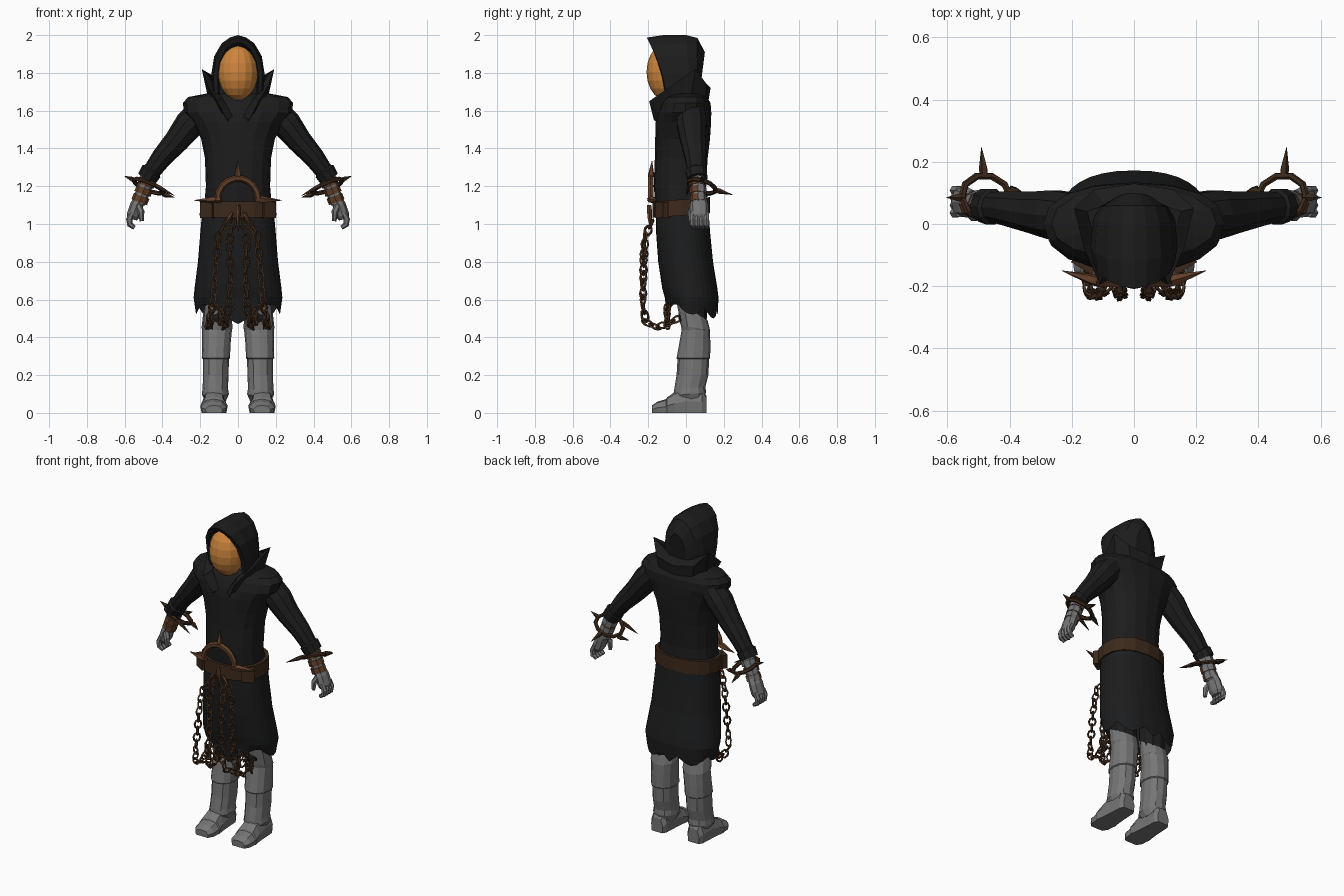
import bpy, bmesh, math
from mathutils import Vector, Matrix

if "Cube" in bpy.data.objects:
    bpy.data.objects.remove(bpy.data.objects["Cube"])


def mat(name, r, g, b):
    m = bpy.data.materials.new(name)
    m.diffuse_color = (r, g, b, 1)
    m.use_nodes = True
    m.node_tree.nodes["Principled BSDF"].inputs["Base Color"].default_value = m.diffuse_color
    return m


CLOTH = mat("black cloth", .012, .012, .012)
SKIRT = mat("blue black cloth", .0115, .012, .0128)
GREY = mat("grey plate", .18, .18, .18)
ORANGE = mat("orange mask", .61, .235, .045)
LEATHER = mat("dark leather", .045, .022, .011)
RUST = mat("rusty iron", .12, .049, .021)
CHAIN = mat("chain iron", .075, .036, .017)


def finish(name, bm, material, mirror=False):
    bmesh.ops.recalc_face_normals(bm, faces=bm.faces)
    me = bpy.data.meshes.new(name)
    bm.to_mesh(me)
    bm.free()
    me.materials.append(material)
    ob = bpy.data.objects.new(name, me)
    bpy.context.collection.objects.link(ob)
    if mirror:
        ob.modifiers.new("mirror", 'MIRROR')
    return ob


def skin(bm, rings, closed=True, caps=(True, True)):
    """Join rows of points into a surface."""
    rows = [[bm.verts.new(p) for p in r] for r in rings]
    n = len(rows[0])
    for a, b in zip(rows, rows[1:]):
        for i in range(n if closed else n - 1):
            j = (i + 1) % n
            bm.faces.new((a[i], a[j], b[j], b[i]))
    for row, cap in ((rows[0], caps[0]), (rows[-1], caps[1])):
        if cap:
            bm.faces.new(row)


def oval(z, cx, cy, rx, ry, n=16, e=2.3, tilt=0):
    """Rounded-box ring, first point at the front; tilt raises the back."""
    pts = []
    for i in range(n):
        a = 2 * math.pi * i / n
        s, c = math.sin(a), -math.cos(a)
        x = rx * math.copysign(abs(s) ** (2 / e), s)
        y = ry * math.copysign(abs(c) ** (2 / e), c)
        pts.append(Vector((cx + x, cy + y, z + tilt * y)))
    return pts


def tube(bm, path, radii, n=8, yscale=1):
    path = [Vector(p) for p in path]
    rings = []
    for i, p in enumerate(path):
        t = (path[min(i + 1, len(path) - 1)] - path[max(i - 1, 0)]).normalized()
        ref = Vector((0, 1, 0)) if abs(t.y) < .9 else Vector((0, 0, 1))
        u = t.cross(ref).normalized()
        v = u.cross(t)
        rings.append([p + radii[i] * (u * math.cos(2 * math.pi * k / n)
                      + v * yscale * math.sin(2 * math.pi * k / n)) for k in range(n)])
    skin(bm, rings)


def spike(bm, base, tip, r):
    b, t = Vector(base), Vector(tip)
    tube(bm, [b, b.lerp(t, .3), t], [r * .8, r, .001], 5)


def hoop(bm, m, a, b, r, n=8, k=4, start=0.0, arc=2 * math.pi):
    """Oval ring (or part of one) in the XY plane of matrix m."""
    full = arc > 6.28
    rings = []
    for i in range(n + 1):
        t = start + arc * i / n
        d = Vector((math.cos(t), math.sin(t), 0))
        c = Vector((a * d.x, b * d.y, 0))
        rings.append([m @ (c + r * (d * math.cos(2 * math.pi * j / k)
                      + Vector((0, 0, math.sin(2 * math.pi * j / k))))) for j in range(k)])
    skin(bm, rings, caps=(not full, not full))
    if full:
        bmesh.ops.remove_doubles(bm, verts=bm.verts, dist=.0001)


# Torso with wide rounded shoulders
bm = bmesh.new()
skin(bm, [oval(z, 0, cy, rx, ry) for z, cy, rx, ry in (
    (1.03, -.02, .185, .135), (1.2, -.033, .17, .138), (1.35, -.025, .175, .14),
    (1.45, -.018, .195, .145), (1.54, -.014, .24, .147), (1.59, -.008, .285, .142),
    (1.64, 0, .292, .13), (1.672, .002, .265, .11), (1.69, .005, .17, .08))])
finish("torso", bm, CLOTH)

# Skirt with scalloped hem
bm = bmesh.new()
hem = [.47, .5, .53, .56, .575, .575, .55, .53, .52, .53, .56, .53, .505, .5, .515, .545, .5]
rows = [oval(z, 0, cy, rx, ry, 32) for z, cy, rx, ry in (
    (1.06, -.02, .19, .14), (.95, -.015, .2, .143), (.8, -.002, .212, .145),
    (.66, .02, .23, .146), (.61, .03, .235, .142))]
low = oval(0, 0, .035, .222, .132, 32)
for i, p in enumerate(low):
    p.z = hem[min(i, 32 - i)]
skin(bm, rows + [low], caps=(True, False))
finish("skirt", bm, SKIRT)

# Sleeves with turned cuffs
bm = bmesh.new()
tube(bm, [(.2, .025, 1.59), (.26, .03, 1.525), (.325, .038, 1.44), (.405, .05, 1.35),
          (.452, .055, 1.285), (.458, .055, 1.28), (.483, .06, 1.24)],
     [.075, .078, .066, .055, .048, .057, .053], 10, 1.05)
finish("sleeve", bm, CLOTH, True)

# Hood built from arched sections; the opening sweeps forward at the top
bm = bmesh.new()
half = [(.8, 0), (.97, .25), (1, .5), (.9, .72), (.62, .89), (.3, .97)]
arch = [(-x, h) for x, h in half] + [(0, 1)] + [(x, h) for x, h in reversed(half)]
secs = []
for w, top, yt, yb, e in ((.1, 1.94, -.14, -.06, 2), (.108, 1.962, -.195, -.105, 2),
                          (.13, 1.987, -.207, -.1, 2), (.14, 2.0, -.12, -.03, 1),
                          (.132, 2.0, .0, .03, 1), (.11, 1.985, .06, .05, 1), (.06, 1.91, .1, .06, 1)):
    secs.append([(w * x, yb + (yt - yb) * h ** e, 1.6 + (top - 1.6) * h) for x, h in arch])
skin(bm, secs, closed=False, caps=(False, True))
finish("hood", bm, CLOTH)

# Pointed collar around the hood
bm = bmesh.new()
base = [(.035, -.13, 1.53), (.08, -.13, 1.57), (.13, -.08, 1.62), (.15, .02, 1.63), (.11, .1, 1.63), (0, .115, 1.63)]
rim = [(.06, -.17, 1.55), (.11, -.195, 1.65), (.16, -.08, 1.73), (.192, .05, 1.82), (.13, .11, 1.74), (0, .13, 1.72)]
lip = [(.025, -.15, 1.57), (.085, -.13, 1.67), (.125, -.05, 1.72), (.15, .04, 1.78), (.09, .06, 1.76), (0, .06, 1.76)]
skin(bm, [base, rim, lip], closed=False, caps=(False, False))
finish("collar", bm, CLOTH, True)

# Smooth oval mask
bm = bmesh.new()
bmesh.ops.create_uvsphere(bm, u_segments=16, v_segments=10, radius=1,
                          matrix=Matrix.Translation((0, -.105, 1.805)) @ Matrix.Diagonal((.106, .104, .15, 1)))
finish("mask", bm, ORANGE)
bm = bmesh.new()
tube(bm, [(0, -.04, 1.58), (0, -.06, 1.72)], [.07, .07], 10)
finish("neck", bm, GREY)

# Belt and its front plates
bm = bmesh.new()
skin(bm, [oval(z, 0, -.025, rx, ry, tilt=.08) for z, rx, ry in (
    (1.045, .19, .14), (1.045, .203, .152), (1.13, .2, .152), (1.13, .18, .13))], caps=(False, False))
finish("belt", bm, LEATHER)
bm = bmesh.new()
bmesh.ops.create_cube(bm, size=1, matrix=Matrix.Translation((.16, -.125, 1.075))
                      @ Matrix.Rotation(.55, 4, 'Z') @ Matrix.Diagonal((.075, .04, .085, 1)))
finish("belt_plate", bm, LEATHER, True)

# Spiked half ring on the belt
bm = bmesh.new()
front = Matrix.Translation((0, -.187, 1.13)) @ Matrix.Rotation(math.pi / 2, 4, 'X')
hoop(bm, front, .108, .112, .017, 9, 6, 0, math.pi)
spike(bm, (0, -.187, 1.23), (0, -.18, 1.335), .017)
spike(bm, (0, -.195, 1.1), (0, -.185, .96), .014)
for s in (1, -1):
    spike(bm, (s * .09, -.192, 1.13), (s * .232, -.15, 1.125), .019)
    spike(bm, (s * .03, -.195, 1.06), (s * .075, -.19, .985), .011)
finish("belt_ring", bm, RUST)

# Hanging chains, two on each side, with a loop at the knee
bm = bmesh.new()
for ctrl in (
    [(.06, -.185, 1.0), (.1, -.215, .94), (.115, -.225, .8), (.135, -.228, .56), (.15, -.21, .48),
     (.15, -.16, .455), (.145, -.1, .47), (.14, -.04, .5)],
    [(.03, -.185, 1.0), (.045, -.22, .92), (.04, -.225, .75), (.045, -.228, .56), (.06, -.21, .48),
     (.07, -.16, .455), (.085, -.1, .47), (.09, -.04, .5)],
    [(.16, -.1, .47), (.135, -.1, .56), (.095, -.1, .56), (.07, -.1, .47)]):
    pts = [Vector(p) for p in ctrl]
    step, carry, count = .042, 0.0, 0
    for p, q in zip(pts, pts[1:]):
        d, length = (q - p).normalized(), (q - p).length
        while carry < length:
            turn = Matrix.Rotation(math.pi / 2 * (count % 2) + .6, 4, 'Z')
            m = (Matrix.Translation(p + d * carry) @ d.to_track_quat('Z', 'Y').to_matrix().to_4x4()
                 @ turn @ Matrix.Rotation(math.pi / 2, 4, 'X'))
            link = bmesh.new()
            hoop(link, m, .019, .028, .006, 8, 4)
            tmp = bpy.data.meshes.new("link")
            link.to_mesh(tmp)
            link.free()
            bm.from_mesh(tmp)
            bpy.data.meshes.remove(tmp)
            carry += step
            count += 1
        carry -= length
finish("chains", bm, CHAIN, True)

# Forearm, palm and fingers
bm = bmesh.new()
tube(bm, [(.465, .06, 1.27), (.5, .065, 1.18), (.527, .065, 1.11)], [.042, .038, .037], 8)
tube(bm, [(.52, .068, 1.13), (.536, .07, 1.1), (.555, .072, 1.045), (.56, .072, 1.025)],
     [.03, .035, .035, .026], 8, 1.4)
for i in range(4):
    y = .036 + .024 * i
    tube(bm, [(.56, y, 1.06), (.576, y, 1.025), (.572, y, .997), (.548, y, .98)],
         [.015, .017, .016, .011], 6)
tube(bm, [(.53, .04, 1.1), (.513, .025, 1.065), (.51, .024, 1.015)], [.017, .018, .011], 6)
finish("hand", bm, GREY, True)

# Wrist wraps, plain at the back
bm = bmesh.new()
for k in range(3):
    a, b = Vector((.477, .062, 1.235)), Vector((.523, .065, 1.115))
    tube(bm, [a.lerp(b, k * .36), a.lerp(b, k * .36 + .27)], [.046 - k * .001] * 2, 8)
ob = finish("wrist_wraps", bm, RUST, True)
ob.data.materials.append(GREY)
for f in ob.data.polygons:
    f.material_index = 1 if f.normal.y > .3 else 0

# Spiked bracelets
bm = bmesh.new()
u, v = Vector((.92, 0, .39)), Vector((.09, .96, -.27)).normalized()
w = u.cross(v).normalized()
c = Vector((.475, .085, 1.2))
m = Matrix((u, v, w)).transposed().to_4x4()
m.translation = c
hoop(bm, m, .085, .075, .012, 10, 6)
spike(bm, c + u * .075, c + u * .138, .014)
spike(bm, c - u * .085 + v * .03, c - u * .15, .014)
spike(bm, c + v * .065, c + v * .168, .015)
spike(bm, c - u * .03 - v * .07, (.335, .0, 1.15), .013)
finish("bracelet", bm, LEATHER, True)

# Trousers between skirt and boots
bm = bmesh.new()
skin(bm, [oval(z, .105, .035, .07, r, 10) for z, r in ((.46, .06), (.5, .075), (.75, .08))])
finish("trouser_leg", bm, CLOTH, True)

# Boot shafts with raised plate lips
bm = bmesh.new()
skin(bm, [oval(z, cx, cy, rx, ry, 12, 2.2, t) for z, cx, cy, rx, ry, t in (
    (.06, .12, .03, .055, .06, 0), (.1, .12, .02, .072, .086, .1), (.13, .12, .02, .067, .083, .1),
    (.2, .118, .034, .068, .084, 0), (.285, .117, .039, .069, .084, 0), (.29, .117, .039, .075, .089, 0),
    (.36, .115, .046, .075, .083, 0), (.44, .111, .052, .079, .075, 0), (.45, .111, .05, .082, .078, -.2),
    (.54, .109, .032, .074, .082, -.6))], caps=(True, False))
finish("boot_shaft", bm, GREY, True)

# Feet: sections from heel to toe
bm = bmesh.new()
rows = []
for y, hw, h in ((.108, .04, .09), (.085, .055, .13), (.0, .06, .135), (-.06, .066, .11),
                 (-.1, .073, .083), (-.105, .069, .073), (-.15, .066, .06), (-.18, .045, .04)):
    rows.append([(.127 + hw * x, y, h * z) for x, z in (
        (-.9, 0), (-1, .45), (-.65, .9), (0, 1), (.65, .9), (1, .45), (.9, 0))])
skin(bm, rows)
finish("foot", bm, GREY, True)
